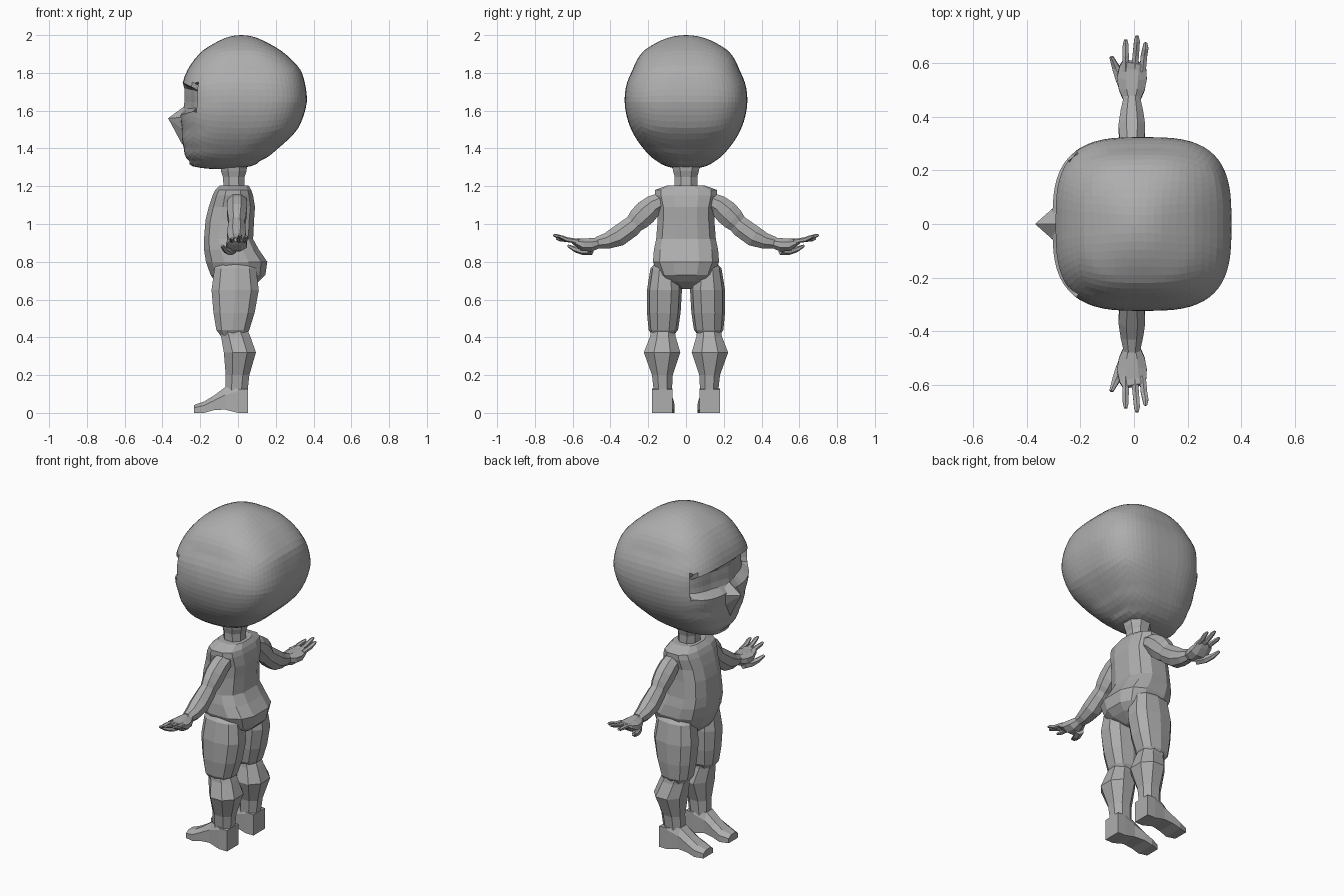
import bpy, bmesh, math
from mathutils import Vector

if "Cube" in bpy.data.objects:
    bpy.data.objects.remove(bpy.data.objects["Cube"])

grey = bpy.data.materials.new("plain grey")
grey.diffuse_color = (0.42, 0.42, 0.42, 1)
grey.use_nodes = True
grey.node_tree.nodes["Principled BSDF"].inputs["Base Color"].default_value = grey.diffuse_color


def finish(name, bm, mirror=False):
    bmesh.ops.recalc_face_normals(bm, faces=bm.faces)
    me = bpy.data.meshes.new(name)
    bm.to_mesh(me)
    bm.free()
    ob = bpy.data.objects.new(name, me)
    bpy.context.collection.objects.link(ob)
    me.materials.append(grey)
    if mirror:
        m = ob.modifiers.new("mirror", 'MIRROR')
        m.use_axis = (False, True, False)
    return ob


def loft(name, rings, mirror=False):
    """Skin a list of equal point rings and cap both ends."""
    bm = bmesh.new()
    rows = [[bm.verts.new(p) for p in r] for r in rings]
    n = len(rows[0])
    for a, b in zip(rows, rows[1:]):
        for i in range(n):
            j = (i + 1) % n
            bm.faces.new((a[i], a[j], b[j], b[i]))
    bm.faces.new(rows[0])
    bm.faces.new(rows[-1])
    return finish(name, bm, mirror)


def sup(ang, p):
    """Point on a unit superellipse (rounded square)."""
    c, s = math.cos(ang), math.sin(ang)
    return (math.copysign(abs(c) ** (2 / p), c), math.copysign(abs(s) ** (2 / p), s))


def oct_ring(n, p):
    pts = [sup((i + 0.5) * math.tau / n, p) for i in range(n)]
    k = max(abs(a) for a, b in pts)
    return [(a / k, b / k) for a, b in pts]


def level(z, x0, x1, y0, y1, n=8, p=2.2):
    """Horizontal ring between the given limits."""
    return [Vector(((x0 + x1) / 2 + a * (x1 - x0) / 2,
                    (y0 + y1) / 2 + b * (y1 - y0) / 2, z)) for a, b in oct_ring(n, p)]


def limb(name, path, n=8):
    """Tube along path of (x, y, z, half width, half thickness), mirrored."""
    pts = [Vector(q[:3]) for q in path]
    rings = []
    for i, q in enumerate(path):
        d = (pts[min(i + 1, len(pts) - 1)] - pts[max(i - 1, 0)]).normalized()
        up = d.cross(Vector((1, 0, 0))).normalized()
        side = up.cross(d)
        rings.append([pts[i] + side * a * q[3] + up * b * q[4] for a, b in oct_ring(n, 2)])
    return loft(name, rings, True)


# head: a gridded cube rounded into the skull outline
Z0, R = 1.645, 0.355
outline = [(1.30, -.22, .04, .085), (1.33, -.255, .11, .15), (1.40, -.285, .21, .225),
           (1.50, -.295, .315, .29), (1.65, -.298, .365, .325), (1.74, -.295, .355, .315),
           (1.82, -.265, .33, .28), (1.92, -.185, .225, .22), (1.97, -.10, .135, .135)]
table = []
for z, xf, xb, w in outline:
    r = math.sqrt(1 - ((z - Z0) / R) ** 2)
    table.append((z, (xf + xb) / 2, (xb - xf) / 2 / r, w / r))


def section(z):
    if z <= table[0][0]:
        return table[0][1:]
    for a, b in zip(table, table[1:]):
        if z <= b[0]:
            t = (z - a[0]) / (b[0] - a[0])
            return [u + (v - u) * t for u, v in zip(a[1:], b[1:])]
    return table[-1][1:]


bm = bmesh.new()
bmesh.ops.create_cube(bm, size=2)
bmesh.ops.subdivide_edges(bm, edges=bm.edges[:], cuts=15, use_grid_fill=True)
for v in bm.verts:
    d = Vector([math.tan(c * math.pi / 4) for c in v.co]).normalized()
    r = math.hypot(d.x, d.y)
    z = Z0 + R * d.z
    cx, ex, ey = section(z)
    a, b = sup(math.atan2(d.y, d.x), 2 + 1.1 * r)
    v.co = (cx + ex * r * a, ey * r * b, z)
    # sunken eye band across the face
    if v.co.x < -0.17 and abs(v.co.y) < 0.265 and 1.61 < z < 1.725:
        v.co.x += 0.015 + 0.035 * min(1, abs(v.co.y) / 0.12)
finish("head", bm)

# nose with a ridge running down to the chin
bm = bmesh.new()
for p in [(-.37, 0, 1.56), (-.275, 0, 1.63), (-.33, 0, 1.525), (-.295, 0, 1.42),
          (-.285, .075, 1.565), (-.285, -.075, 1.565), (-.29, .05, 1.50), (-.29, -.05, 1.50),
          (-.2, 0, 1.55)]:
    bm.verts.new(p)
bmesh.ops.convex_hull(bm, input=bm.verts[:])
finish("nose", bm)

# neck
loft("neck", [level(z, x0, x1, -w, w) for z, x0, x1, w in [
    (1.17, -.075, .035, .06), (1.25, -.08, .035, .06), (1.28, -.09, .045, .068),
    (1.32, -.095, .05, .075)]])

# torso with belly and seat
loft("torso", [level(z, x0, x1, -w, w, 12, 2.8) for z, x0, x1, w in [
    (.655, -.05, .05, .02), (.695, -.12, .11, .115), (.73, -.145, .145, .145),
    (.80, -.17, .155, .175), (.865, -.18, .11, .17), (.92, -.18, .08, .158),
    (1.02, -.172, .085, .15), (1.09, -.155, .09, .15), (1.15, -.135, .08, .165),
    (1.18, -.12, .07, .165), (1.205, -.095, .055, .095)]])

# arms
limb("upper_arm", [(-.005, .12, 1.125, .05, .045), (-.005, .17, 1.10, .052, .055),
                   (-.006, .215, 1.06, .052, .064), (-.006, .25, 1.025, .047, .06),
                   (-.007, .275, 1.00, .04, .05)])
limb("forearm", [(-.007, .25, 1.02, .038, .045), (-.007, .29, .985, .045, .054),
                 (-.008, .36, .935, .05, .055), (-.008, .42, .91, .042, .042),
                 (-.008, .475, .90, .03, .03)])

# hands: palm, three fingers and a thumb
limb("palm", [(-.008, .46, .90, .03, .026), (-.008, .50, .89, .048, .035),
              (-.008, .545, .89, .056, .034), (-.004, .585, .905, .05, .018),
              (0, .605, .915, .042, .010)])
for x0, x1, y1, z1 in [(-.032, -.031, .688, .925), (.002, .011, .703, .942), (.032, .043, .678, .936)]:
    limb("finger", [(x0, .57, .908, .012, .011), ((x0 + x1) / 2, .63, .917, .012, .011),
                    (x1, y1 - .02, z1 - .006, .011, .009), (x1, y1, z1, .006, .005)], 6)
limb("thumb", [(-.03, .50, .862, .022, .022), (-.05, .545, .857, .02, .019),
               (-.068, .585, .865, .014, .013), (-.085, .625, .885, .007, .006)], 6)

# legs
loft("thigh", [level(z, *q, 10, 2.5) for z, *q in [
    (.80, -.10, .07, .06, .155), (.765, -.125, .095, .035, .185), (.65, -.14, .11, .025, .203),
    (.53, -.13, .088, .032, .203), (.44, -.115, .06, .045, .195), (.405, -.09, .04, .07, .175)]], True)
loft("shin", [level(z, *q) for z, *q in [
    (.44, -.10, .05, .06, .185), (.405, -.09, .065, .055, .19), (.32, -.075, .095, .03, .223),
    (.20, -.065, .06, .07, .18), (.11, -.068, .05, .075, .17)]], True)

# feet: sections from heel to toe (x, top, bottom, inner y, outer y)
foot = []
for x, zt, zb, y0, y1, k in [(.053, .125, 0, .072, .18, 0), (0, .128, 0, .072, .18, 0),
                             (-.07, .135, .018, .075, .175, .022), (-.13, .09, .014, .065, .177, .03),
                             (-.18, .06, 0, .06, .178, .03), (-.232, .042, 0, .075, .165, .025)]:
    zm = zt - (zt - zb) * (.35 if k else .1)
    foot.append([(x, y0, zb), (x, y1, zb), (x, y1, zm), (x, y1 - k, zt), (x, y0 + k, zt), (x, y0, zm)])
loft("foot", foot, True)
